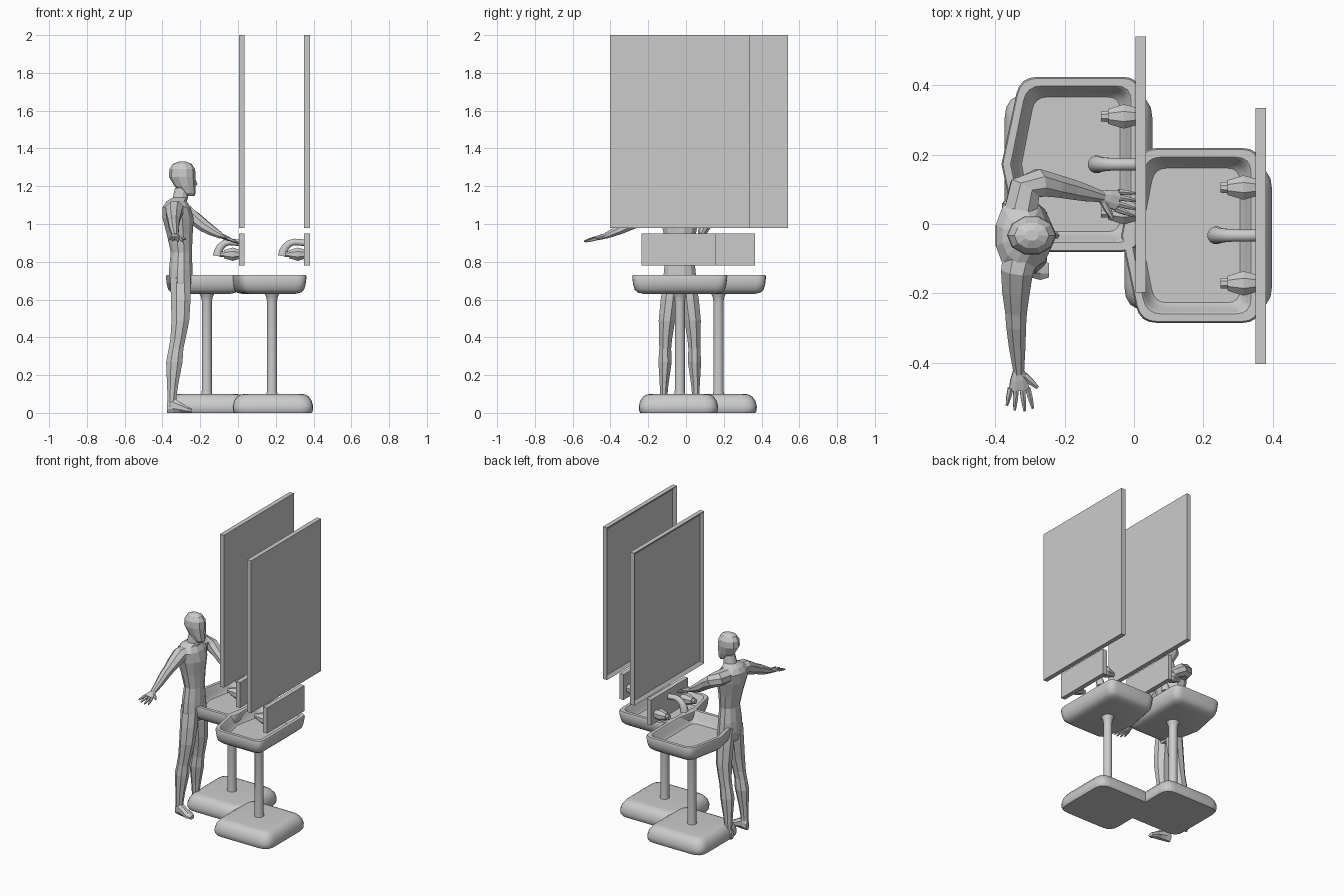
import bpy, bmesh, math
from mathutils import Vector as V

if "Cube" in bpy.data.objects:
    bpy.data.objects.remove(bpy.data.objects["Cube"])


def make(name, bm, smooth=None):
    bmesh.ops.recalc_face_normals(bm, faces=bm.faces)
    me = bpy.data.meshes.new(name)
    bm.to_mesh(me)
    bm.free()
    ob = bpy.data.objects.new(name, me)
    bpy.context.collection.objects.link(ob)
    if smooth:
        bpy.ops.object.select_all(action='DESELECT')
        ob.select_set(True)
        bpy.context.view_layer.objects.active = ob
        bpy.ops.object.shade_smooth_by_angle(angle=math.radians(smooth))
    return ob


def skin(name, rings, smooth=None):
    """Bridge equal-length rings of points and cap both ends."""
    bm = bmesh.new()
    vs = [[bm.verts.new(p) for p in r] for r in rings]
    n = len(vs[0])
    for a, b in zip(vs, vs[1:]):
        for i in range(n):
            j = (i + 1) % n
            bm.faces.new((a[i], a[j], b[j], b[i]))
    bm.faces.new(vs[0])
    bm.faces.new(vs[-1])
    return make(name, bm, smooth)


def loft(name, secs, ref, n=8, tangent=None, smooth=None):
    """Sections are (centre, half width, half depth) along a path."""
    c = [V(s[0]) for s in secs]
    rings = []
    for i, (_, a, b) in enumerate(secs):
        t = V(tangent) if tangent else (c[min(i + 1, len(c) - 1)] - c[max(i - 1, 0)])
        t.normalize()
        u = t.cross(V(ref)).normalized()
        w = t.cross(u)
        ang = [2 * math.pi * (k + .5) / n for k in range(n)]
        rings.append([c[i] + u * a * math.cos(k) + w * b * math.sin(k) for k in ang])
    return skin(name, rings, smooth)


def box(name, lo, hi):
    bm = bmesh.new()
    bmesh.ops.create_cube(bm, size=1)
    lo, hi = V(lo), V(hi)
    for v in bm.verts:
        v.co = V([(lo[i] + hi[i]) / 2 + v.co[i] * (hi[i] - lo[i]) for i in range(3)])
    return bm


def rounded(corners, steps=4):
    """Round polygon corners given as (x, y, radius)."""
    out = []
    for i, (x, y, r) in enumerate(corners):
        p = V((x, y))
        if r == 0:
            out.append(p)
            continue
        a = p + (V(corners[i - 1][:2]) - p).normalized() * r
        b = p + (V(corners[(i + 1) % len(corners)][:2]) - p).normalized() * r
        for k in range(steps + 1):
            t = k / steps
            out.append(a * (1 - t) ** 2 + p * 2 * t * (1 - t) + b * t * t)
    return out


def inset_rings(outline, profile, cx, cy):
    """Stack an outline at (inset, z) steps around a centre."""
    hx = max(p.x for p in outline)
    hy = max(p.y for p in outline)
    return [[V((cx + p.x * (1 - d / hx), cy + p.y * (1 - d / hy), z)) for p in outline]
            for d, z in profile]


def washstand(tag, dx, dy):
    cy = -.033 + dy
    # foot slab
    sq = rounded([(-.213, -.21, .07), (.213, -.21, .07), (.213, .21, .07), (-.213, .21, .07)])
    skin("base_" + tag, inset_rings(sq, [(.008, 0), (.001, .012), (0, .035), (.008, .065),
         (.025, .088), (.045, .098), (.065, .1)], .185 + dx, -.04 + dy), 50)
    # column
    loft("column_" + tag, [((.18 + dx, cy, z), r, r) for z, r in
         [(.095, .03), (.12, .027), (.59, .027), (.615, .032), (.64, .045)]],
         (1, 0, 0), 16, (0, 0, 1), 40)
    # hollow basin with a pointed front edge
    shape = rounded([(-.2, 0, 0), (-.147, -.252, .05), (.2, -.252, .05),
                     (.2, .252, .05), (-.147, .252, .05)])
    skin("basin_" + tag, inset_rings(shape, [(.06, .63), (.03, .637), (.013, .652), (.005, .68),
         (0, .72), (.004, .73), (.026, .73), (.033, .722), (.042, .68), (.058, .662)],
         .163 + dx, cy), 40)
    # splash plate
    make("splash_plate_" + tag, box("", (.35 + dx, -.235 + dy, .78), (.38 + dx, .16 + dy, .95)))
    # mirror with raised frame
    bm = box("", (.35 + dx, -.403 + dy, .98), (.38 + dx, .335 + dy, 2))
    bm.normal_update()
    face = [min(bm.faces, key=lambda f: f.normal.x)]
    bmesh.ops.inset_region(bm, faces=face, thickness=.03, depth=0)
    bmesh.ops.translate(bm, verts=face[0].verts, vec=(.016, 0, 0))
    make("mirror_" + tag, bm)
    # spout
    loft("spout_" + tag, [((x + dx, cy, z), r, r) for x, z, r in
         [(.36, .9, .018), (.3, .905, .018), (.275, .898, .019), (.253, .88, .021),
          (.241, .856, .024), (.237, .83, .026)]], (0, 1, 0), 12, None, 40)
    # two tap knobs
    for k, s in (("left", 1), ("right", -1)):
        loft(f"tap_{k}_{tag}", [((x + dx, cy + s * .138, .84), r, r) for x, r in
             [(.25, .016), (.27, .017), (.27, .023), (.315, .038), (.33, .034), (.355, .026)]],
             (0, 0, 1), 8, (1, 0, 0))


washstand("right", 0, 0)
washstand("left", -.345, .205)

# faceted figure: torso and head as stacked rings (z, x, half y, half x)
YC = -.033


def stack(name, rows, n=10):
    return loft(name, [((x, YC, z), a, b) for z, x, a, b in rows], (1, 0, 0), n, (0, 0, 1))


stack("torso", [(.62, -.305, .07, .045), (.69, -.303, .092, .066), (.76, -.303, .086, .064),
                (.85, -.3, .072, .058), (.94, -.308, .086, .07), (1.03, -.317, .107, .085),
                (1.09, -.325, .118, .076), (1.12, -.325, .08, .056), (1.14, -.305, .04, .042),
                (1.19, -.297, .034, .038)], 12)
stack("head", [(1.148, -.25, .018, .02), (1.165, -.262, .034, .038), (1.2, -.28, .046, .056),
               (1.25, -.295, .057, .071), (1.29, -.295, .055, .068), (1.318, -.295, .038, .05),
               (1.33, -.295, .016, .02)])
loft("nose", [((-.232, YC, 1.24), .005, .006), ((-.226, YC, 1.21), .01, .012),
              ((-.236, YC, 1.2), .008, .008)], (1, 0, 0), 6, (0, 0, 1))

# legs and feet (z, x, sideways offset, half y, half x)
for side, s in (("left", 1), ("right", -1)):
    loft("leg_" + side, [((x, YC + s * o, z), a, b) for z, x, o, a, b in
         [(.72, -.305, .042, .042, .058), (.6, -.303, .055, .05, .056),
          (.49, -.305, .068, .047, .051), (.39, -.318, .075, .037, .043),
          (.34, -.328, .077, .034, .042), (.27, -.337, .078, .038, .047),
          (.15, -.346, .083, .025, .032), (.08, -.35, .085, .02, .025),
          (.03, -.35, .085, .022, .026)]], (1, 0, 0), 8, (0, 0, 1))
    loft("foot_" + side, [((x, YC + s * (.085 + (x + .35) * .15), h), w, h * 1.08) for x, h, w in
         [(-.377, .03, .018), (-.345, .04, .026), (-.31, .03, .029), (-.27, .017, .034),
          (-.245, .012, .022)]], (0, 0, 1), 8, (1, 0, 0))


def hand(side, wrist, d, thumb, spread):
    w, d, th = V(wrist), V(d).normalized(), V(thumb).normalized()
    up = d.cross(th)
    loft("palm_" + side, [(w - d * .005, .017, .014), (w + d * .025, .027, .014),
                          (w + d * .055, .032, .011)], up)
    for i, (o, l) in enumerate([(-.025, .042), (-.009, .055), (.009, .058), (.025, .052)]):
        a = w + d * .05 + th * o
        f = (d + th * o * spread).normalized()
        loft(f"finger_{side}_{i + 1}", [(a, .009, .009), (a + f * l * .6, .008, .008),
                                        (a + f * (l + .01), .004, .004)], up, 6)
    a, f = w + d * .012 + th * .014, (d + th * 1.1).normalized()
    loft("thumb_" + side, [(a, .012, .011), (a + f * .03, .01, .009), (a + f * .055, .005, .005)],
         up, 6)


# arms: one held out sideways, one reaching for the tap
loft("arm_right", [((-.325, -.08, 1.075), .055, .05), ((-.337, -.135, 1.075), .05, .048),
                   ((-.34, -.19, 1.047), .043, .042), ((-.34, -.25, 1.018), .034, .034),
                   ((-.34, -.29, 1.0), .031, .033), ((-.337, -.35, .97), .026, .027),
                   ((-.332, -.43, .935), .016, .016)], (0, 0, 1))
hand("right", (-.332, -.425, .937), (.02, -1, -.25), (1, 0, -.1), 9)
loft("arm_left", [((-.325, .04, 1.08), .052, .048), ((-.315, .1, 1.08), .05, .048),
                  ((-.275, .118, 1.06), .043, .043), ((-.225, .11, 1.025), .035, .038),
                  ((-.18, .1, .99), .031, .034), ((-.14, .09, .965), .026, .028),
                  ((-.09, .078, .938), .016, .017)], (0, 0, 1))
hand("left", (-.095, .079, .94), (.85, -.2, -.35), (-.2, -1, .1), 5)
